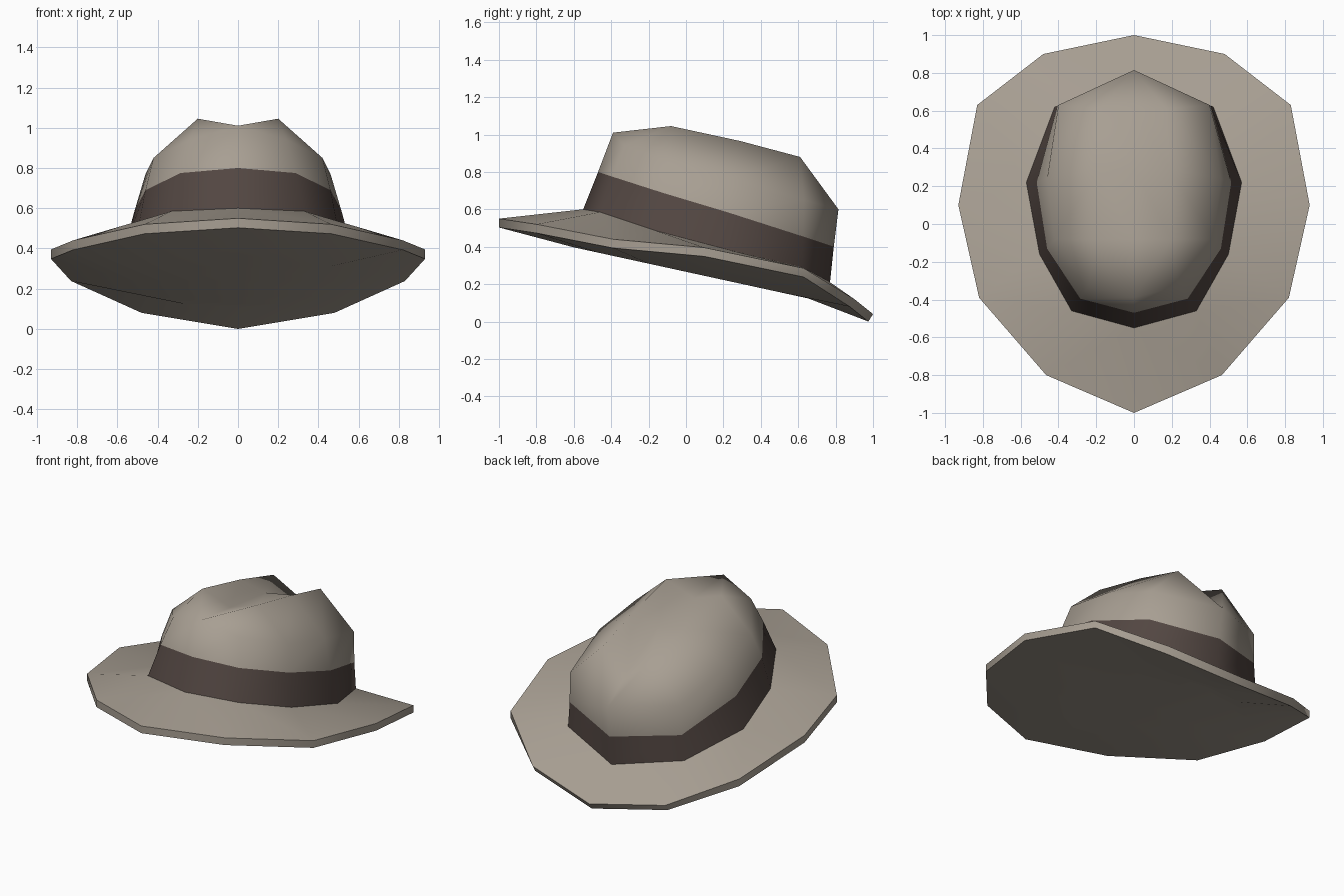
import bpy, bmesh, math
from mathutils import Vector

if "Cube" in bpy.data.objects:
    bpy.data.objects.remove(bpy.data.objects["Cube"])


def material(name, rgb):
    m = bpy.data.materials.new(name)
    m.diffuse_color = (*rgb, 1)
    m.use_nodes = True
    m.node_tree.nodes["Principled BSDF"].inputs["Base Color"].default_value = m.diffuse_color
    return m


felt = material("grey tan felt", (0.39, 0.345, 0.29))
ribbon = material("dark brown ribbon", (0.085, 0.062, 0.054))


def strip(a, b):
    """Faces between two half rows (front to back); a is lower/outer, b is upper/inner."""
    a, b = [Vector(p) for p in a], [Vector(p) for p in b]
    if len(a) == len(b):
        return [(a[i], a[i + 1], b[i + 1], b[i]) for i in range(len(a) - 1)]
    faces, i, j = [], 0, 0
    while i < len(a) - 1 or j < len(b) - 1:
        step_a = j == len(b) - 1 or (i < len(a) - 1 and
                 (a[i + 1] - b[j]).length <= (a[i] - b[j + 1]).length)
        if step_a:
            faces.append((a[i], a[i + 1], b[j]))
            i += 1
        else:
            faces.append((a[i], b[j + 1], b[j]))
            j += 1
    return faces


def build(name, rows, mat, angle):
    """Joins rows with strips, mirrors them over x and welds the seam."""
    bm = bmesh.new()
    for a, b in zip(rows, rows[1:]):
        for f in strip(a, b):
            pts = [p for k, p in enumerate(f) if (p - f[k - 1]).length > 1e-5]
            if len(pts) < 3:
                continue
            bm.faces.new([bm.verts.new(p) for p in pts])
            bm.faces.new([bm.verts.new((-p.x, p.y, p.z)) for p in reversed(pts)])
    bmesh.ops.remove_doubles(bm, verts=bm.verts, dist=1e-4)
    me = bpy.data.meshes.new(name)
    bm.to_mesh(me)
    bm.free()
    me.materials.append(mat)
    ob = bpy.data.objects.new(name, me)
    bpy.context.collection.objects.link(ob)
    bpy.ops.object.select_all(action='DESELECT')
    ob.select_set(True)
    bpy.context.view_layer.objects.active = ob
    bpy.ops.object.shade_smooth_by_angle(angle=math.radians(angle))
    return ob


# Half rows of the tilted hat, from front to back
rim = [(0, -1, .55), (.465, -.8, .52), (.82, -.39, .44), (.93, .1, .395),
       (.83, .63, .285), (.48, .9, .12), (0, 1, .04)]
rim_low = [(x, y - (.025 if y > .8 else 0), z - (.04 if y > .8 else .047)) for x, y, z in rim]
base = [(0, -.55, .6), (.33, -.46, .585), (.5, -.16, .485), (.57, .22, .385),
        (.42, .62, .29), (0, .77, .21)]
band_top = [(0, -.47, .8), (.285, -.395, .775), (.46, -.13, .69), (.515, .22, .585),
            (.405, .625, .455), (0, .79, .4)]
shoulder = [(0, -.39, 1.01), (.24, -.33, .94), (.42, -.08, .85), (.46, .24, .77),
            (.4, .63, .65), (0, .815, .6)]
ridge = [(0, -.39, 1.01), (.2, -.08, 1.045), (.19, .29, .965), (.17, .61, .88), (0, .815, .6)]
valley = [(0, -.39, 1.01), (0, -.08, .975), (0, .29, .93), (0, .61, .75), (0, .815, .6)]

# Slightly bulging closed underside
under = [(x * .55, .06 + .66 * y, .266 - .218 * (.06 + .66 * y)) for x, y, z in rim]
under_mid = [(0, y, z) for x, y, z in under]

build("brim", [under_mid, under, rim_low, rim, base], felt, 50)
build("hat_band", [base, band_top], ribbon, 180)
build("creased_crown", [band_top, shoulder, ridge, valley], felt, 180)
